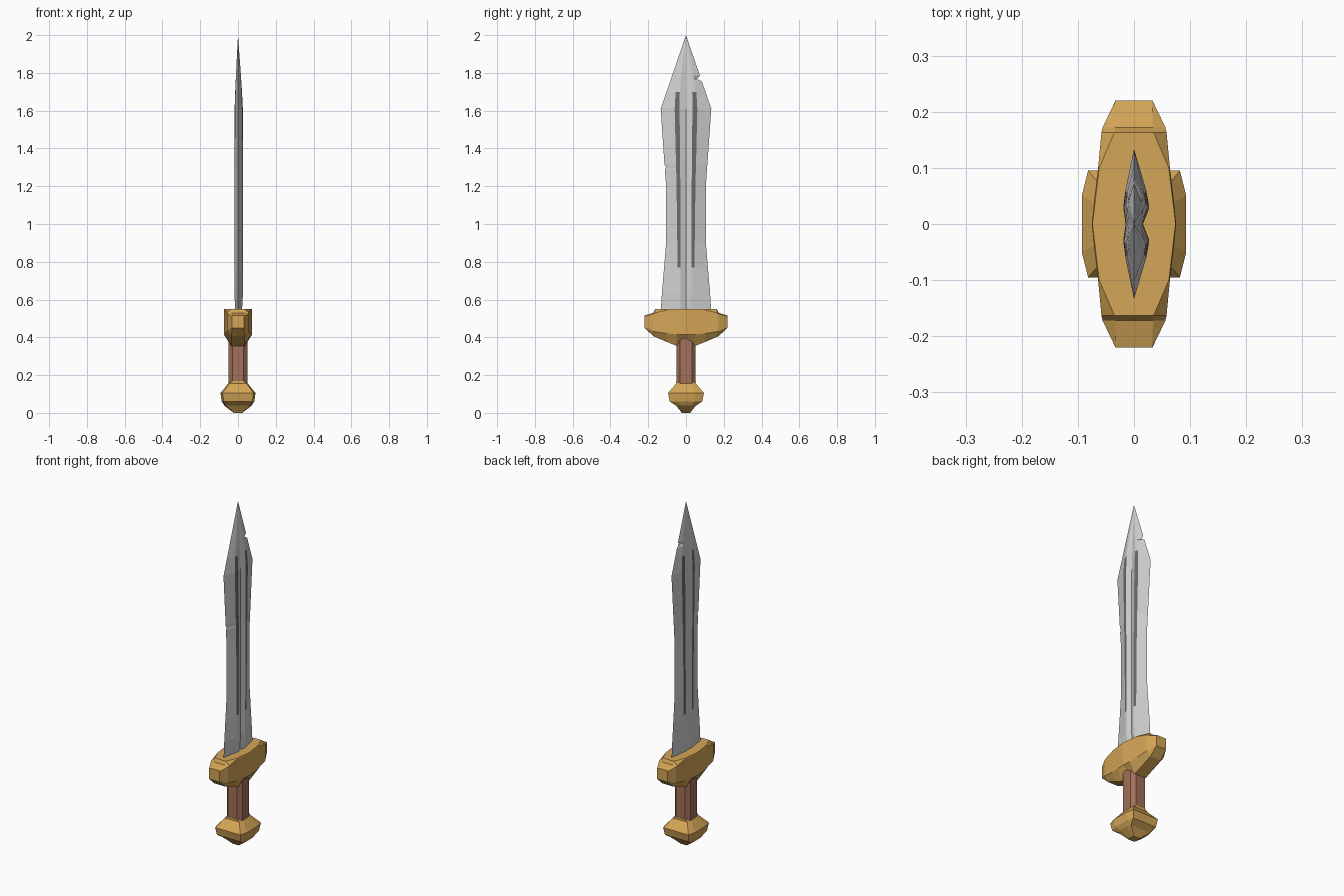
import bpy, bmesh

if "Cube" in bpy.data.objects:
    bpy.data.objects.remove(bpy.data.objects["Cube"])


def material(name, rgb):
    m = bpy.data.materials.new(name)
    m.diffuse_color = (*rgb, 1)
    m.use_nodes = True
    m.node_tree.nodes["Principled BSDF"].inputs["Base Color"].default_value = m.diffuse_color
    return m


STEEL = material("pale steel", (0.64, 0.64, 0.64))
DARK = material("dark steel", (0.15, 0.15, 0.15))
GOLD = material("gold", (0.66, 0.38, 0.095))
WOOD = material("brown leather", (0.36, 0.165, 0.10))


def loft(name, rings, mats, pick=lambda i, j: 0):
    """Skin a list of equal-length rings, capping both ends."""
    bm = bmesh.new()
    vs = [[bm.verts.new(p) for p in r] for r in rings]
    n = len(rings[0])
    for i in range(len(rings) - 1):
        for j in range(n):
            k = (j + 1) % n
            f = bm.faces.new((vs[i][j], vs[i][k], vs[i + 1][k], vs[i + 1][j]))
            f.material_index = pick(i, j)
    bm.faces.new(vs[0])
    bm.faces.new(vs[-1])
    bmesh.ops.remove_doubles(bm, verts=bm.verts, dist=1e-5)
    bmesh.ops.recalc_face_normals(bm, faces=bm.faces)
    me = bpy.data.meshes.new(name)
    bm.to_mesh(me)
    bm.free()
    for m in mats:
        me.materials.append(m)
    ob = bpy.data.objects.new(name, me)
    bpy.context.collection.objects.link(ob)
    return ob


# Blade: z, left half width, right half width, groove outer y, groove inner y, thickness factor
sections = [
    (0.53, .134, .134, .045, .028, .75), (0.64, .127, .127, .045, .028, 1),
    (0.77, .116, .116, .045, .028, 1), (0.89, .106, .106, .046, .029, 1),
    (1.20, .105, .105, .050, .030, 1), (1.285, .112, .111, .052, .031, 1),
    (1.30, .105, .112, .053, .031, 1), (1.315, .114, .113, .053, .031, 1),
    (1.61, .134, .134, .060, .034, .95), (1.70, .103, .103, .055, .033, .78),
    (1.755, .084, .084, .045, .028, .65), (1.768, .080, .057, .042, .026, .62),
    (1.785, .074, .074, .040, .025, .58), (2.0, 0, 0, 0, 0, 0)]


def blade_ring(z, wl, wr, o, i, t):
    front = [(0, wr), (.023, o), (.027, i), (.016, 0), (.027, -i), (.023, -o)]
    back = [(0, -wl), (-.016, -o), (-.019, -i), (-.015, 0), (-.019, i), (-.016, o)]
    return [(x * t, y, z) for x, y in front + back]


loft("blade", [blade_ring(*s) for s in sections], [STEEL, DARK],
     lambda i, j: int(j in (1, 4, 7, 10) and 2 <= i <= 8))

# Guard: y, top half x, top z, side half x, shoulder z, lower z, bottom half x, bottom z
half = [
    (.05, .068, .55, .070, .545, .415, .036, .355),
    (.10, .062, .55, .064, .545, .420, .036, .375),
    (.163, .035, .55, .058, .530, .430, .034, .402),
    (.172, .034, .53, .056, .525, .432, .034, .406),
    (.22, .032, .515, .033, .510, .455, .032, .450)]
middle = [(0, .074, .55, .075, .545, .415, .045, .392)]
mirrored = [(-s[0], *s[1:]) for s in reversed(half)]


def guard_ring(y, tx, tz, sx, sz, lz, bx, bz):
    side = [(tx, tz), (sx, sz), (sx, lz), (bx, bz)]
    return [(x, y, z) for x, z in side + [(-x, z) for x, z in reversed(side)]]


loft("guard", [guard_ring(*s) for s in mirrored + middle + half], [GOLD])


def octagon(z, hx, hy, cx, cy):
    """Chamfered rectangle; cx and cy are the flat half lengths as fractions."""
    q = [(hx, -hy * cy), (hx, hy * cy), (hx * cx, hy), (-hx * cx, hy)]
    return [(x, y, z) for x, y in q + [(-x, -y) for x, y in q]]


# Grip
loft("grip", [octagon(z, .05, .051, .6, .6) for z in (.12, .42)], [WOOD])

# Pommel: z, half x, half y
pommel = [(0, .022, .022), (.038, .072, .052), (.06, .086, .086),
          (.105, .093, .095), (.155, .052, .053), (.168, .035, .053)]
loft("pommel", [octagon(z, hx, hy, .88, .53) for z, hx, hy in pommel], [GOLD])
